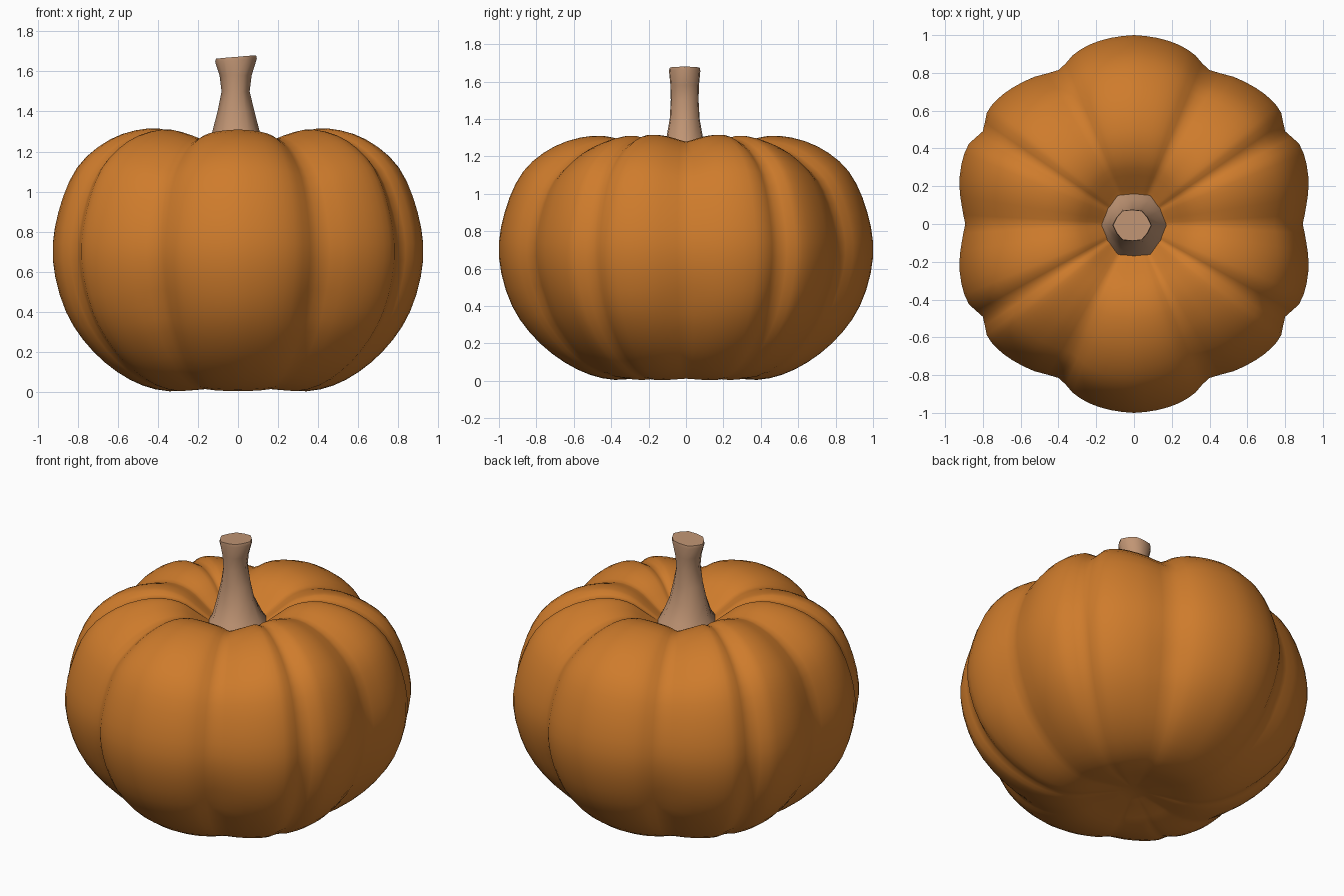
import bpy, bmesh, math
from mathutils import Vector

if "Cube" in bpy.data.objects:
    bpy.data.objects.remove(bpy.data.objects["Cube"])


def material(name, rgb):
    m = bpy.data.materials.new(name)
    m.diffuse_color = (*rgb, 1)
    m.use_nodes = True
    m.node_tree.nodes["Principled BSDF"].inputs["Base Color"].default_value = m.diffuse_color
    return m


def smooth_path(pts, steps):
    """Catmull-Rom through 2D points."""
    p = [Vector(q) for q in pts]
    p = [2 * p[0] - p[1]] + p + [2 * p[-1] - p[-2]]
    out = []
    for i in range(1, len(p) - 2):
        a, b, c, d = p[i - 1:i + 3]
        for k in range(steps):
            t = k / steps
            out.append(0.5 * (2 * b + (c - a) * t + (2 * a - 5 * b + 4 * c - d) * t * t
                              + (3 * b - a - 3 * c + d) * t ** 3))
    return out + [p[-2]]


def skin_rings(name, rings, mat, angle):
    """Join rings of points (bottom to top) into a closed skin."""
    bm = bmesh.new()
    vr = [[bm.verts.new(co) for co in ring] for ring in rings]
    n = len(rings[0])
    for lo, hi in zip(vr, vr[1:]):
        for i in range(n):
            j = (i + 1) % n
            bm.faces.new((lo[i], lo[j], hi[j], hi[i]))
    bm.faces.new(vr[0][::-1])
    bm.faces.new(vr[-1])
    me = bpy.data.meshes.new(name)
    bm.to_mesh(me)
    bm.free()
    me.materials.append(mat)
    ob = bpy.data.objects.new(name, me)
    bpy.context.collection.objects.link(ob)
    bpy.context.view_layer.objects.active = ob
    ob.select_set(True)
    bpy.ops.object.shade_smooth_by_angle(angle=math.radians(angle))
    ob.select_set(False)


orange = material("pumpkin orange", (0.62, 0.20, 0.025))
tan = material("stem tan", (0.53, 0.30, 0.175))

# Outline of one quarter seen from above (angle / 100, radius), mirrored to a full turn
quarter = [(p.x * 100, p.y) for p in smooth_path(
    [(0, .89), (.06, .915), (.12, .944), (.19, .967), (.26, .972), (.315, .938),
     (.37, .976), (.42, .98), (.48, .967), (.56, .94), (.64, .907),
     (.70, .95), (.76, .978), (.83, .993), (.90, 1.0)], 2)]
half = quarter + [(180 - a, r) for a, r in quarter[-2::-1]]
outline = half[:-1] + [(a + 180, r) for a, r in half[:-1]]
columns = []
for a, r in outline:
    a = math.radians(a)
    env = 1 - .05 * math.cos(a) ** 4
    columns.append((a, env, env - r))

# Body profile (radius, height), from bottom dimple to top dimple
profile = smooth_path([(.04, .06), (.18, .035), (.38, .005), (.58, .06), (.78, .20),
                       (.93, .40), (1.0, .66), (.97, .90), (.87, 1.12), (.70, 1.255),
                       (.50, 1.31), (.34, 1.285), (.22, 1.205), (.13, 1.14), (.04, 1.12)], 3)
rings = []
for i, p in enumerate(profile):
    tg = (profile[min(i + 1, len(profile) - 1)] - profile[max(i - 1, 0)]).normalized()
    nrm = Vector((tg.y, -tg.x))
    # ribs flatten out towards the stem and under the base
    fade = min(1, max(0, (p.x - .08) / .7))
    if p.y < .4:
        fade *= .25 + .75 * p.y / .4
    ring = []
    for a, env, dent in columns:
        q = p - nrm * dent * fade
        ring.append((q.x * env * math.cos(a), q.x * env * math.sin(a), max(q.y, 0)))
    rings.append(ring)
skin_rings("pumpkin_body", rings, orange, 80)

# Stem: flared foot, thin neck, wider cut top (height, centre x, radius x, radius y)
stem = [(1.08, 0, .22, .22), (1.15, 0, .18, .185), (1.20, 0, .152, .15), (1.30, -.01, .118, .105),
        (1.40, -.01, .092, .086), (1.50, -.012, .07, .08), (1.58, -.012, .08, .082),
        (1.655, -.01, .104, .09), (1.672, -.01, .10, .088)]
rings = []
for z, cx, rx, ry in stem:
    ring = []
    for k in range(12):
        a = k * math.pi / 6
        s = 1 if k % 2 == 0 else .93
        wob = .008 * math.cos(a) if z > 1.6 else 0
        ring.append((cx + rx * s * math.cos(a), -.007 + ry * s * math.sin(a), z + wob))
    rings.append(ring)
skin_rings("stem", rings, tan, 50)
